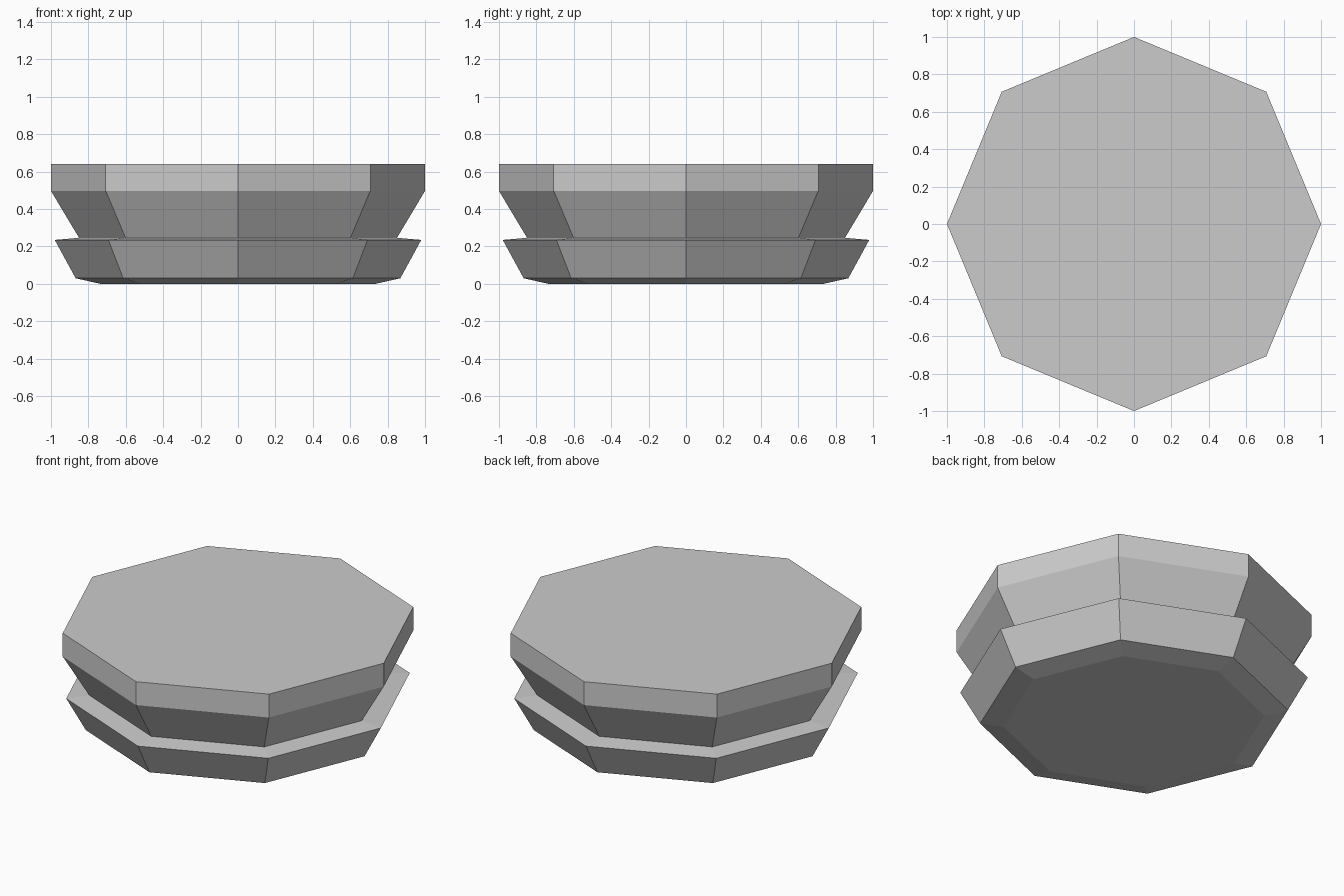
import bpy
import bmesh
from math import cos, sin, tau

cube = bpy.data.objects.get("Cube")
if cube:
    bpy.data.objects.remove(cube, do_unlink=True)

SIDES = 8

# Single plain grey
grey = bpy.data.materials.new("plain_grey")
grey.use_nodes = True
colour = (0.6, 0.6, 0.6, 1.0)
grey.diffuse_color = colour
grey.node_tree.nodes["Principled BSDF"].inputs["Base Color"].default_value = colour


def octagonal_body(name, profile):
    """Stack octagon rings given as (radius, height), capped at both ends."""
    bm = bmesh.new()
    rings = [[bm.verts.new((r * cos(tau * i / SIDES), r * sin(tau * i / SIDES), z))
              for i in range(SIDES)] for r, z in profile]
    for low, high in zip(rings, rings[1:]):
        for i in range(SIDES):
            j = (i + 1) % SIDES
            bm.faces.new((low[i], low[j], high[j], high[i]))
    bm.faces.new(rings[0][::-1])
    bm.faces.new(rings[-1])
    mesh = bpy.data.meshes.new(name)
    bm.to_mesh(mesh)
    bm.free()
    mesh.materials.append(grey)
    obj = bpy.data.objects.new(name, mesh)
    bpy.context.collection.objects.link(obj)
    return obj


# Chamfered foot, flared lower tier, shoulder, flared upper tier, upright rim
octagonal_body("tiered_base", [
    (0.735, 0.0),
    (0.868, 0.03),
    (0.98, 0.235),
    (0.85, 0.246),
    (1.0, 0.497),
    (1.0, 0.642),
])
